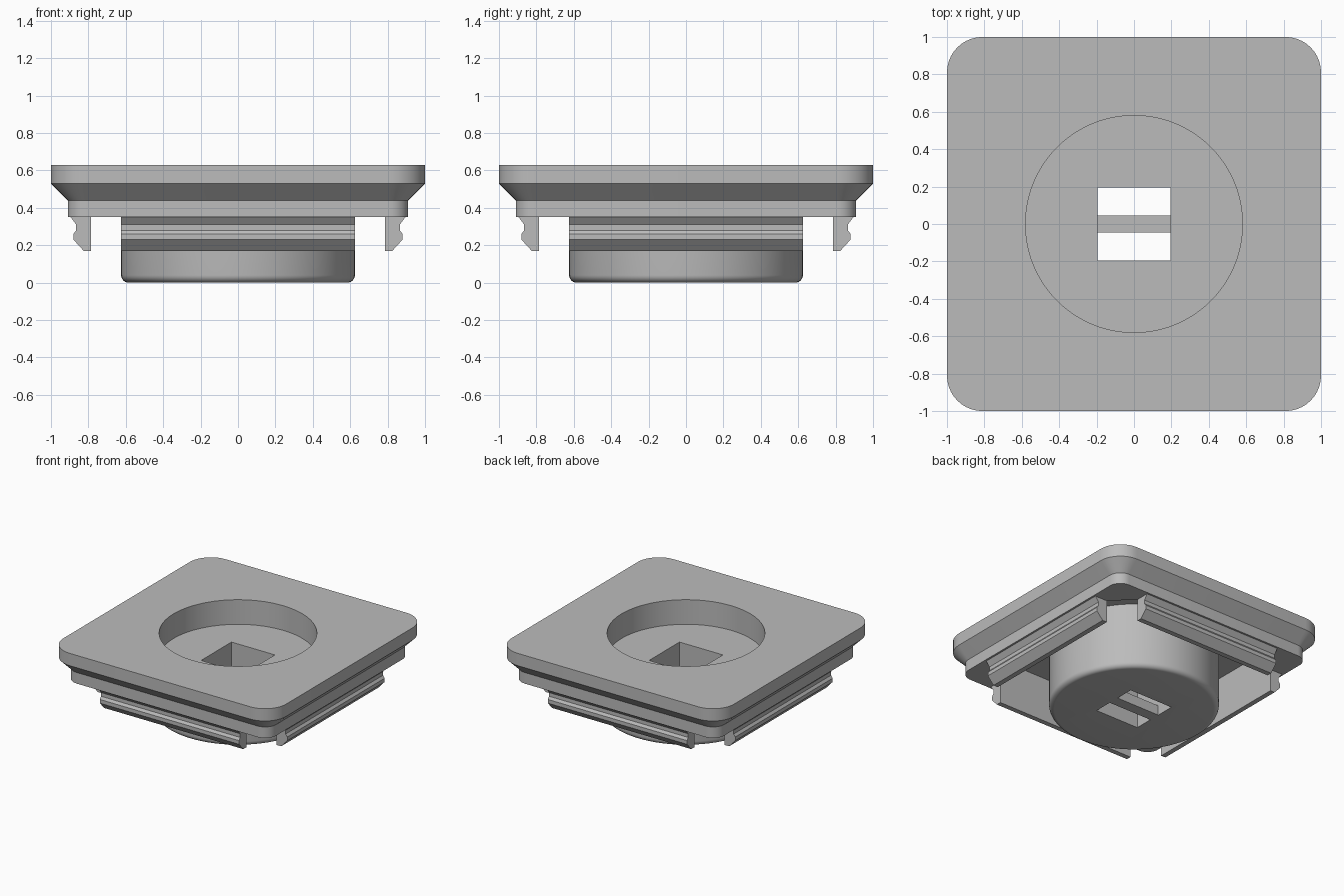
import bpy, bmesh, math
from mathutils import Matrix, Vector

cube = bpy.data.objects.get("Cube")
if cube:
    bpy.data.objects.remove(cube, do_unlink=True)

grey = bpy.data.materials.new("plain_grey")
grey.use_nodes = True
grey.diffuse_color = (0.5, 0.5, 0.5, 1)
grey.node_tree.nodes["Principled BSDF"].inputs["Base Color"].default_value = (0.5, 0.5, 0.5, 1)


def make(name, bm):
    bmesh.ops.recalc_face_normals(bm, faces=bm.faces)
    mesh = bpy.data.meshes.new(name)
    bm.to_mesh(mesh)
    bm.free()
    mesh.materials.append(grey)
    obj = bpy.data.objects.new(name, mesh)
    bpy.context.collection.objects.link(obj)
    return obj


def loft(name, rings):
    """Skin a stack of equal-length rings and cap both ends."""
    bm = bmesh.new()
    loops = [[bm.verts.new(p) for p in ring] for ring in rings]
    n = len(loops[0])
    for a, b in zip(loops, loops[1:]):
        for i in range(n):
            j = (i + 1) % n
            bm.faces.new((a[i], a[j], b[j], b[i]))
    bm.faces.new(loops[0])
    bm.faces.new(loops[-1])
    return make(name, bm)


def square_ring(half, corner, z, rounded=True, steps=10):
    """Square outline with rounded or straight-cut corners."""
    pts = []
    c = half - corner
    for q in range(4):
        turn = Matrix.Rotation(q * math.pi / 2, 3, 'Z')
        for i in range(steps + 1):
            t = i / steps
            u, v = (math.cos(t * math.pi / 2), math.sin(t * math.pi / 2)) if rounded else (1 - t, t)
            pts.append(turn @ Vector((c + corner * u, c + corner * v, z)))
    return pts


def circle_ring(r, z, n=96):
    return [(r * math.cos(math.tau * i / n), r * math.sin(math.tau * i / n), z) for i in range(n)]


def box(name, sx, sy, z0, z1):
    return loft(name, [[(-sx, -sy, z), (sx, -sy, z), (sx, sy, z), (-sx, sy, z)] for z in (z0, z1)])


def combine(target, other, operation):
    mod = target.modifiers.new(operation.title(), 'BOOLEAN')
    mod.operation, mod.solver, mod.object = operation, 'EXACT', other
    bpy.context.view_layer.objects.active = target
    bpy.ops.object.modifier_apply(modifier=mod.name)
    bpy.data.objects.remove(other, do_unlink=True)


# Cover plate: rounded slab, sloped underside, stepped rim and hollow back
plate = loft("cover_plate", [
    square_ring(1.0, 0.19, 0.63),
    square_ring(1.0, 0.19, 0.53),
    square_ring(0.91, 0.10, 0.44),
    square_ring(0.91, 0.10, 0.35),
    square_ring(0.785, 0.16, 0.35, rounded=False),
    square_ring(0.785, 0.16, 0.53, rounded=False)])

# Round cup with a softened bottom edge
fillet = 0.04
cup_rings = []
for i in range(7):
    a = i / 6 * math.pi / 2
    cup_rings.append(circle_ring(0.625 - fillet + fillet * math.sin(a), fillet - fillet * math.cos(a)))
cup_rings.append(circle_ring(0.625, 0.58))
combine(plate, loft("cup", cup_rings), 'UNION')

# Round recess in the face and square well through the floor
combine(plate, loft("recess", [circle_ring(0.58, 0.43), circle_ring(0.58, 0.8)]), 'DIFFERENCE')
combine(plate, box("well", 0.195, 0.195, -0.2, 0.5), 'DIFFERENCE')

bpy.ops.object.select_all(action='DESELECT')
plate.select_set(True)
bpy.context.view_layer.objects.active = plate
bpy.ops.object.shade_smooth_by_angle(angle=math.radians(30))

# Bar that splits the well into two slots
box("slot_bar", 0.195, 0.045, 0.0, 0.08)

# Four snap clips under the rim
clip_profile = [(0.785, 0.35), (0.895, 0.35), (0.865, 0.31), (0.865, 0.28),
                (0.88, 0.26), (0.88, 0.23), (0.825, 0.17), (0.785, 0.17)]
for k, side in enumerate(("left", "back", "right", "front")):
    clip = loft(side + "_clip", [[(x, y, z) for x, z in clip_profile] for y in (-0.625, 0.625)])
    clip.data.transform(Matrix.Rotation(k * math.pi / 2, 4, 'Z'))
